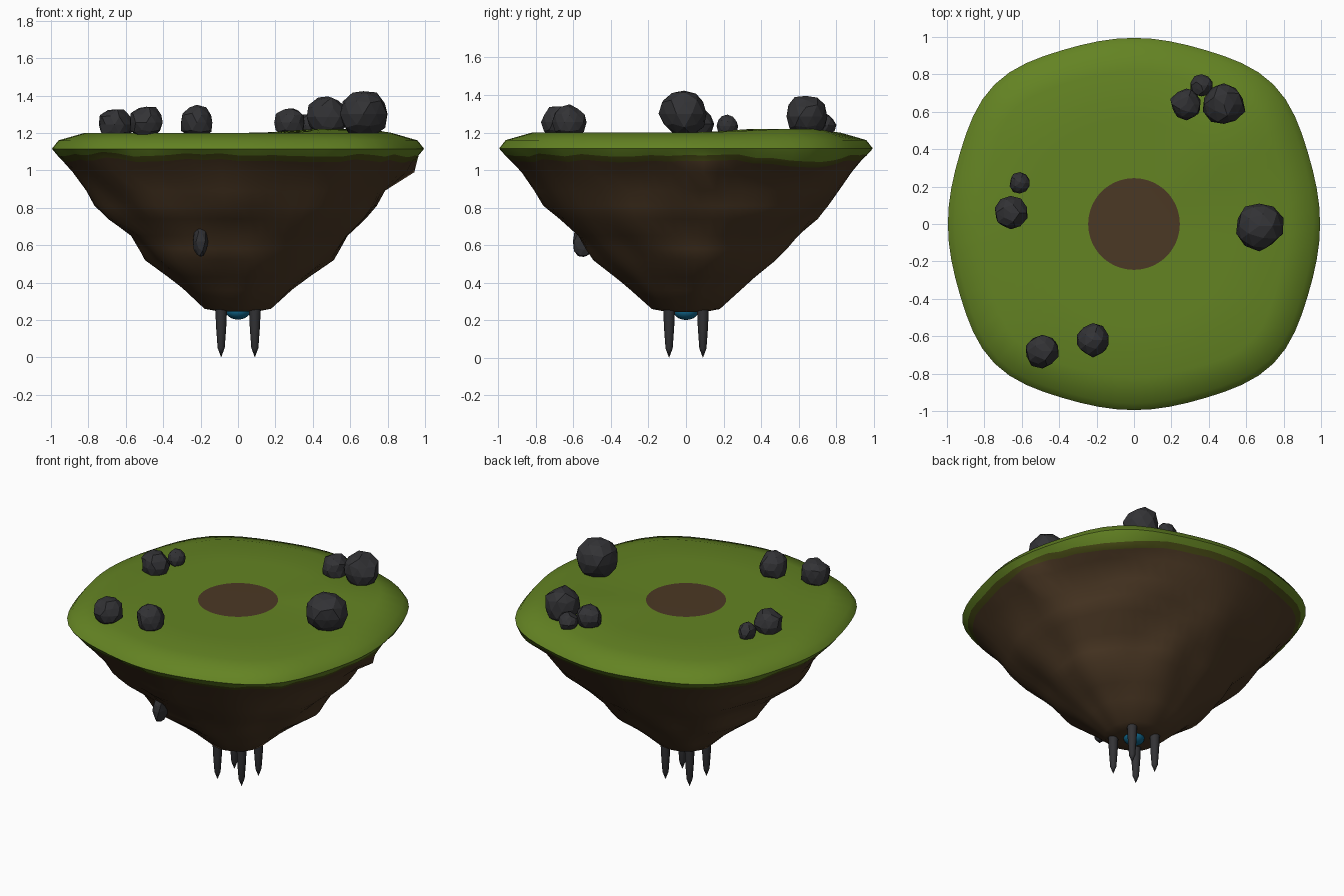
import bpy, bmesh, math, random
from mathutils import Vector, noise

if "Cube" in bpy.data.objects:
    bpy.data.objects.remove(bpy.data.objects["Cube"])

random.seed(4)


def mat(name, rgb):
    m = bpy.data.materials.new(name)
    m.diffuse_color = (*[c ** 2.2 for c in rgb], 1)
    m.use_nodes = True
    m.node_tree.nodes["Principled BSDF"].inputs["Base Color"].default_value = m.diffuse_color
    return m


GRASS = mat("grass_green", (0.39, 0.51, 0.155))
OLIVE = mat("dry_grass_edge", (0.29, 0.30, 0.11))
DIRT = mat("dirt_brown", (0.30, 0.23, 0.16))
ROCK = mat("dark_rock", (0.21, 0.21, 0.22))
GEM = mat("blue_crystal", (0.09, 0.40, 0.54))


def finish(bm, name, mats, smooth=None):
    bmesh.ops.recalc_face_normals(bm, faces=bm.faces)
    me = bpy.data.meshes.new(name)
    bm.to_mesh(me)
    bm.free()
    for m in mats:
        me.materials.append(m)
    ob = bpy.data.objects.new(name, me)
    bpy.context.collection.objects.link(ob)
    if smooth:
        bpy.ops.object.select_all(action='DESELECT')
        ob.select_set(True)
        bpy.context.view_layer.objects.active = ob
        bpy.ops.object.shade_smooth_by_angle(angle=math.radians(smooth))
    return ob


# Island: rings of (radius, z, squareness, lumpiness), material of the band above each ring
SEG = 64
RINGS = [
    (0.245, 1.20, 0.0, 0.0, 2), (0.55, 1.20, 0.5, 0.0, 0), (0.82, 1.20, 1.3, 0.0, 0),
    (0.96, 1.16, 1.1, 0.0, 0), (0.995, 1.115, 1.0, 0.0, 0), (0.965, 1.08, 1.0, 0.1, 0),
    (0.935, 1.05, 1.0, 0.2, 1), (0.88, 0.99, 0.9, 0.4, 2), (0.80, 0.89, 0.8, 0.7, 2),
    (0.75, 0.81, 0.7, 1.0, 2), (0.69, 0.74, 0.6, 1.0, 2), (0.59, 0.65, 0.5, 1.0, 2),
    (0.53, 0.58, 0.4, 1.0, 2), (0.48, 0.52, 0.3, 0.9, 2), (0.37, 0.43, 0.2, 0.6, 2),
    (0.29, 0.36, 0.1, 0.4, 2), (0.18, 0.26, 0.0, 0.1, 2), (0.10, 0.245, 0.0, 0.0, 2),
]


def ring_point(r, z, sq, lump, a):
    rr = r * (1 + 0.06 * sq * abs(math.sin(2 * a)) ** 5)
    c, s = math.cos(a), math.sin(a)
    rr += 0.055 * lump * noise.noise(Vector((c * 2.2, s * 2.2, z * 5)))
    # ledges that jut out on the right and on the left front
    rr += 0.10 * math.exp(-((a - 0.10) / 0.10) ** 2 - ((z - 1.01) / 0.035) ** 2)
    rr += 0.04 * math.exp(-((a - 3.5) / 0.3) ** 2 - ((z - 0.76) / 0.05) ** 2)
    if r > 0.9 and z < 1.1:      # uneven lower edge of the turf
        z += 0.014 * noise.noise(Vector((c * 5, s * 5, 3))) * 2
        z -= 0.04 * math.exp(-((a - 0.75) / 0.25) ** 2)
    if 0.5 < r < 0.9 and z > 1.19:   # gentle swell in the back right
        z += 0.02 * math.exp(-((a - 0.75) / 0.4) ** 2)
    return Vector((c * rr, s * rr, z))


bm = bmesh.new()
loops = []
for r, z, sq, lump, m in RINGS:
    loops.append([bm.verts.new(ring_point(r, z, sq, lump, 2 * math.pi * i / SEG))
                  for i in range(SEG)])
bm.faces.new(loops[0]).material_index = 2      # bare earth circle
bm.faces.new(loops[-1]).material_index = 2
for k in range(1, len(RINGS)):
    for i in range(SEG):
        j = (i + 1) % SEG
        f = bm.faces.new((loops[k - 1][i], loops[k - 1][j], loops[k][j], loops[k][i]))
        f.material_index = RINGS[k][4]
finish(bm, "floating_island", [GRASS, OLIVE, DIRT], 40)


# Boulders on the grass
def boulder(name, pos, scale):
    bm = bmesh.new()
    bmesh.ops.create_icosphere(bm, subdivisions=2, radius=1)
    for v in bm.verts:
        v.co *= random.uniform(0.90, 1.07)
        v.co = Vector([v.co[i] * scale[i] + pos[i] for i in range(3)])
    finish(bm, name, [ROCK])


BOULDERS = [
    (0.67, -0.01, 1.30, 0.13), (0.48, 0.64, 1.285, 0.115), (0.28, 0.64, 1.255, 0.085),
    (0.36, 0.74, 1.24, 0.06), (-0.66, 0.06, 1.245, 0.09), (-0.61, 0.22, 1.235, 0.058),
    (-0.49, -0.68, 1.255, 0.092), (-0.22, -0.62, 1.255, 0.09),
]
for n, (x, y, z, r) in enumerate(BOULDERS):
    boulder(f"boulder_{n + 1}", (x, y, z), (r, r, r))

# Dark stone showing through the front slope
boulder("embedded_stone", (-0.20, -0.545, 0.62), (0.04, 0.06, 0.09))

# Four hanging stone spikes
for sx in (-1, 1):
    for sy in (-1, 1):
        bm = bmesh.new()
        rows = []
        for r, z in ((0.032, 0.27), (0.027, 0.16), (0.019, 0.05)):
            rows.append([bm.verts.new((sx * 0.09 + r * math.cos(i * math.pi / 4),
                                       sy * 0.09 + r * math.sin(i * math.pi / 4), z))
                         for i in range(8)])
        tip = bm.verts.new((sx * 0.09, sy * 0.09, 0))
        bm.faces.new(rows[0])
        for i in range(8):
            j = (i + 1) % 8
            for a, b in zip(rows, rows[1:]):
                bm.faces.new((a[i], a[j], b[j], b[i]))
            bm.faces.new((rows[-1][i], rows[-1][j], tip))
        finish(bm, f"spike_{'left' if sx < 0 else 'right'}_{'front' if sy < 0 else 'back'}",
               [ROCK], 50)

# Crystal under the island
bm = bmesh.new()
bmesh.ops.create_uvsphere(bm, u_segments=16, v_segments=10, radius=1)
for v in bm.verts:
    v.co = Vector((v.co.x * 0.065, v.co.y * 0.065, v.co.z * 0.045 + 0.247))
finish(bm, "crystal", [GEM], 60)
